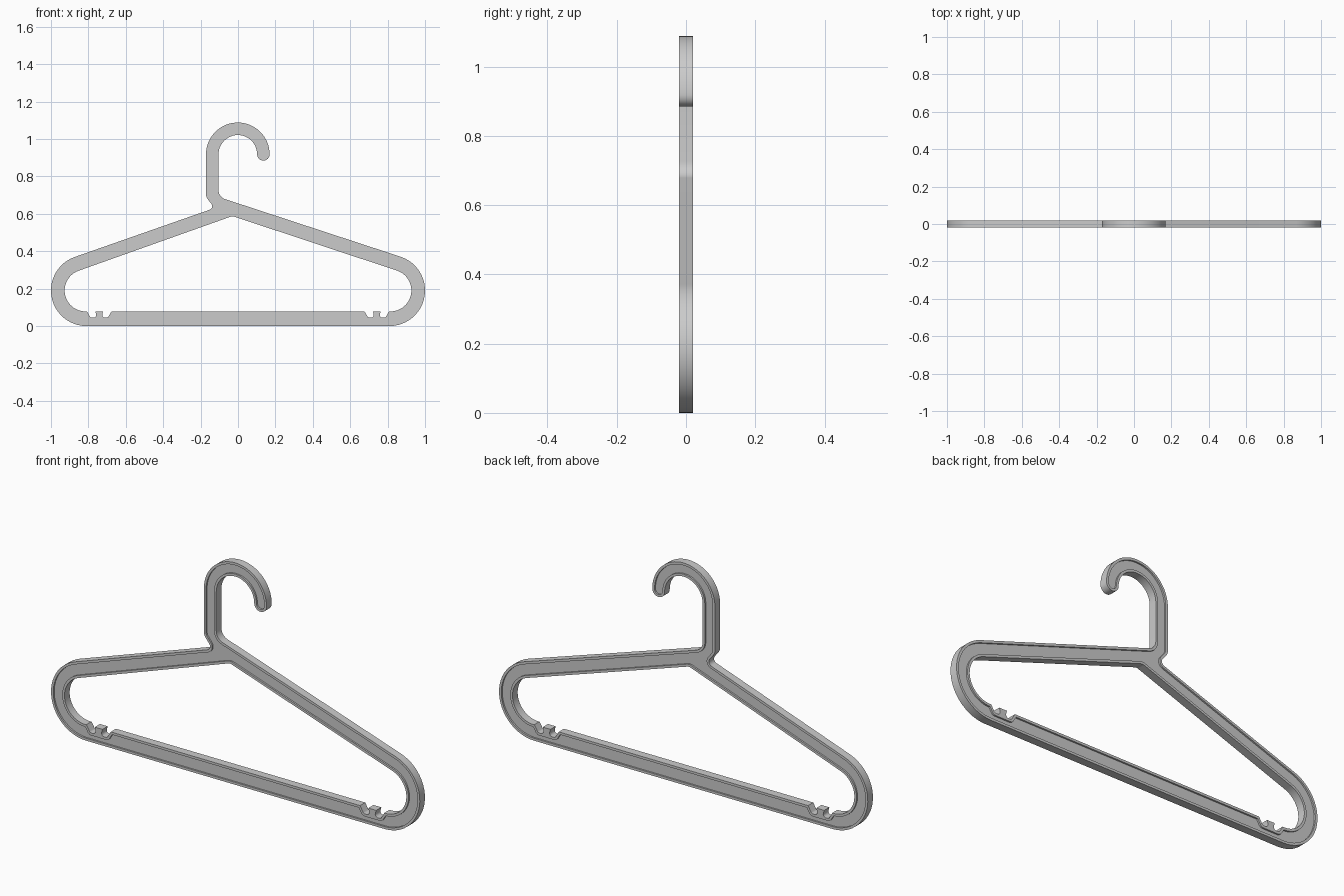
import bpy
import bmesh
from math import radians, cos, sin, tan
from mathutils import Vector

HALF = 0.02      # half thickness
FLOOR = 0.012    # half thickness of the recessed web
RIM = 0.012      # width of the raised rim

cube = bpy.data.objects.get("Cube")
if cube:
    bpy.data.objects.remove(cube, do_unlink=True)


def arc(cx, cz, r, a0, a1, n=24):
    """Plain points along an arc, angles in degrees."""
    angles = [radians(a0 + (a1 - a0) * i / n) for i in range(n + 1)]
    return [(cx + r * cos(a), cz + r * sin(a), 0) for a in angles]


def rounded(corners, n=6):
    """Closed loop from (x, z, fillet radius) corners."""
    loop = []
    for i, (x, z, r) in enumerate(corners):
        p = Vector((x, z))
        points = [p]
        if r:
            a = (Vector(corners[i - 1][:2]) - p).normalized()
            b = (Vector(corners[(i + 1) % len(corners)][:2]) - p).normalized()
            half = a.angle(b) / 2
            centre = p + (a + b).normalized() * r / sin(half)
            start = p + a * r / tan(half) - centre
            end = p + b * r / tan(half) - centre
            points = [centre + start.lerp(end, k / n).normalized() * r
                      for k in range(n + 1)]
        for q in points:
            if not loop or (q - loop[-1]).length > 1e-4:
                loop.append(q)
    return loop


def offset(loop, width):
    """Mitred offset, positive to the left of travel."""
    result = []
    for i, p in enumerate(loop):
        d1 = (p - loop[i - 1]).normalized()
        d2 = (loop[(i + 1) % len(loop)] - p).normalized()
        n1, n2 = Vector((-d1.y, d1.x)), Vector((-d2.y, d2.x))
        result.append(p + (n1 + n2) * width / (1 + n1.dot(n2)))
    return result


def opening(tooth):
    """Inner opening, with strap notches along the lower bar."""
    half = [(0.066, 0.079, 0), (0.046, 0.045, 0.012)]
    if tooth:
        half += [(0.012, 0.045, 0.014), (0.021, 0.079, 0)]
    mirrored = [(-x, z, r) for x, z, r in half]
    notch = mirrored + half[::-1]
    corners = arc(0.815, 0.19, 0.112, -90, 71.6)
    corners.append((-0.03, 0.588, 0.03))
    corners += arc(-0.815, 0.19, 0.112, 109.3, 270)
    for centre in (-0.742, 0.742):
        corners += [(centre + x, z, r) for x, z, r in notch]
    return rounded(corners)


# Outer silhouette: shoulders, stem and hook
outer = rounded(
    arc(0.81, 0.19, 0.19, -90, 71.8)
    + [(-0.104, 0.69, 0.05)]
    + arc(-0.001, 0.918, 0.103, 180, 0)
    + arc(0.1355, 0.918, 0.0335, 180, 360, 12)
    + arc(-0.001, 0.918, 0.17, 0, 180, 32)
    + [(-0.171, 0.69, 0.04), (-0.125, 0.631, 0.02)]
    + arc(-0.81, 0.19, 0.19, 109.3, 270))
inner = opening(True)
outer_rim = offset(outer, RIM)
inner_rim = offset(opening(False), -RIM)

bm = bmesh.new()


def ring(loop, y):
    verts = [bm.verts.new((p.x, y, p.y)) for p in loop]
    edges = [bm.edges.new((v, verts[i - 1])) for i, v in enumerate(verts)]
    return verts, edges


def wall(a, b):
    for i in range(len(a[0])):
        bm.faces.new((a[0][i - 1], a[0][i], b[0][i], b[0][i - 1]))


def cap(a, b, side):
    bmesh.ops.triangle_fill(bm, edges=a[1] + b[1], use_beauty=True,
                            normal=(0, side, 0))


# Raised rims, recess walls and web on the front and back
edges_by_side = []
for side in (-1, 1):
    o, i = ring(outer, side * HALF), ring(inner, side * HALF)
    ot, it = ring(outer_rim, side * HALF), ring(inner_rim, side * HALF)
    of, jf = ring(outer_rim, side * FLOOR), ring(inner_rim, side * FLOOR)
    cap(o, ot, side)
    cap(i, it, side)
    cap(of, jf, side)
    wall(ot, of)
    wall(it, jf)
    edges_by_side.append((o, i))

# Outer and inner side walls
for front, back in zip(*edges_by_side):
    wall(front, back)
bmesh.ops.recalc_face_normals(bm, faces=bm.faces[:])

mesh = bpy.data.meshes.new("hanger_body")
bm.to_mesh(mesh)
bm.free()
hanger = bpy.data.objects.new("hanger_body", mesh)
bpy.context.collection.objects.link(hanger)
bpy.ops.object.select_all(action='DESELECT')
hanger.select_set(True)
bpy.context.view_layer.objects.active = hanger
bpy.ops.object.shade_smooth_by_angle(angle=radians(30))
